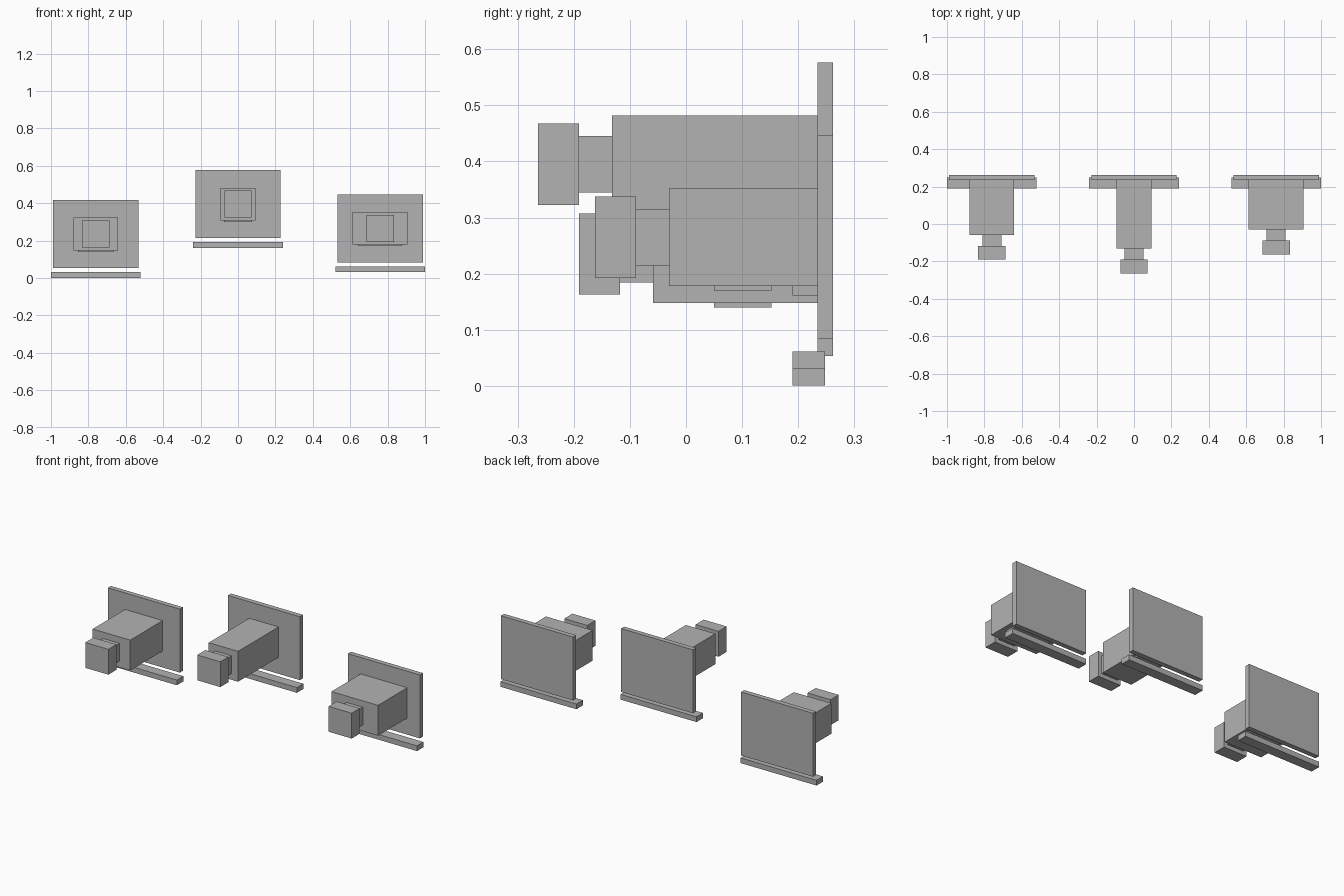
import bpy

cube = bpy.data.objects.get("Cube")
if cube:
    bpy.data.objects.remove(cube)

grey = bpy.data.materials.new("plain_grey")
grey.use_nodes = True
colour = (0.45, 0.45, 0.45, 1)
grey.diffuse_color = colour
grey.node_tree.nodes["Principled BSDF"].inputs["Base Color"].default_value = colour


def box(name, x, width, y_range, z, height):
    """Box centred on x and z, spanning y_range."""
    front, back = y_range
    bpy.ops.mesh.primitive_cube_add(size=1, location=(x, (front + back) / 2, z))
    obj = bpy.context.object
    obj.name = name
    obj.scale = (width, back - front, height)
    bpy.ops.object.transform_apply(location=False, rotation=False, scale=True)
    obj.data.materials.append(grey)


def mounted_unit(side, x, base, body_width, body_front):
    mid = base + 0.235
    neck_front = body_front - 0.059
    # Wall plaque with a ledge below it
    box(side + "_plaque", x, 0.456, (0.234, 0.262), mid, 0.363)
    box(side + "_ledge", x, 0.48, (0.19, 0.248), base + 0.016, 0.03)
    # Body with a thin pad underneath
    box(side + "_body", x, body_width, (body_front, 0.234), mid, 0.174)
    box(side + "_under_pad", x, body_width * 0.8, (0.05, 0.152), mid - 0.0875, 0.015)
    # Neck and head
    box(side + "_neck", x, 0.102, (neck_front, body_front), mid, 0.101)
    box(side + "_head", x, 0.146, (neck_front - 0.073, neck_front), mid, 0.145)


mounted_unit("right", -0.76, 0.0, 0.238, -0.059)
mounted_unit("middle", 0.0, 0.16, 0.186, -0.132)
mounted_unit("left", 0.76, 0.03, 0.295, -0.03)
